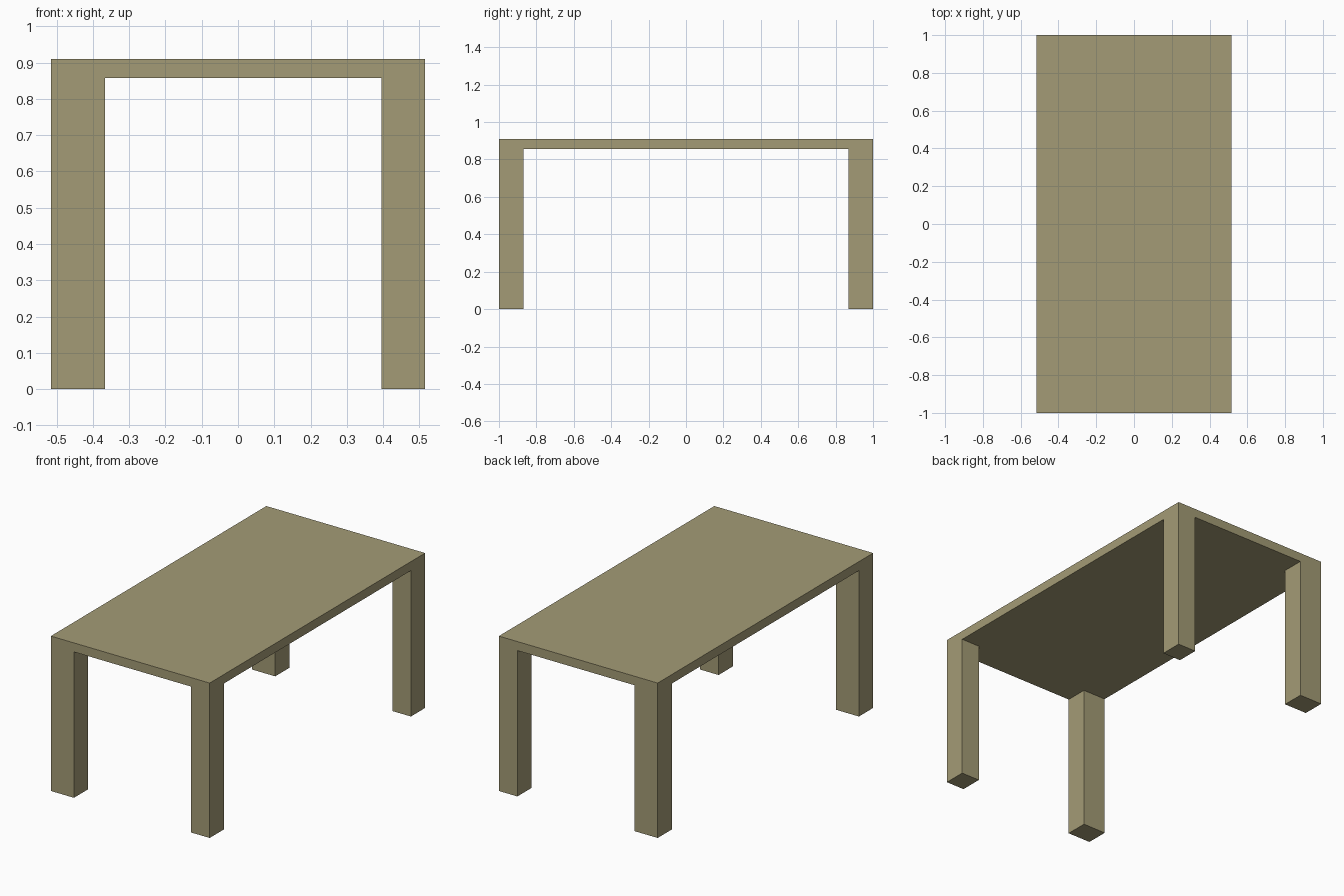
import bpy

if "Cube" in bpy.data.objects:
    bpy.data.objects.remove(bpy.data.objects["Cube"])

HALF_X, HALF_Y = 0.516, 1.0
HEIGHT, UNDERSIDE = 0.91, 0.857
LEG_DEPTH = 0.132
LEG_WIDTH = {"right": 0.15, "left": 0.12}

# Single wood colour
COLOUR = (0.37, 0.33, 0.18, 1.0)
wood = bpy.data.materials.new("olive_wood")
wood.use_nodes = True
wood.diffuse_color = COLOUR
bsdf = next(n for n in wood.node_tree.nodes if n.type == "BSDF_PRINCIPLED")
bsdf.inputs["Base Color"].default_value = COLOUR


def box(name, low, high):
    """Add a flat-sided box between two opposite corners."""
    centre = [(a + b) / 2 for a, b in zip(low, high)]
    size = [b - a for a, b in zip(low, high)]
    bpy.ops.mesh.primitive_cube_add(size=1, location=centre)
    obj = bpy.context.object
    obj.name = name
    obj.scale = size
    bpy.ops.object.transform_apply(location=False, rotation=False, scale=True)
    obj.data.materials.append(wood)
    return obj


# Table top
box("table_top", (-HALF_X, -HALF_Y, UNDERSIDE), (HALF_X, HALF_Y, HEIGHT))

# Legs flush with the corners; the right pair is wider
for side, sx in (("right", -1), ("left", 1)):
    for end, sy in (("front", -1), ("back", 1)):
        xs = sorted((sx * HALF_X, sx * (HALF_X - LEG_WIDTH[side])))
        ys = sorted((sy * HALF_Y, sy * (HALF_Y - LEG_DEPTH)))
        box(f"{end}_{side}_leg", (xs[0], ys[0], 0), (xs[1], ys[1], UNDERSIDE))
